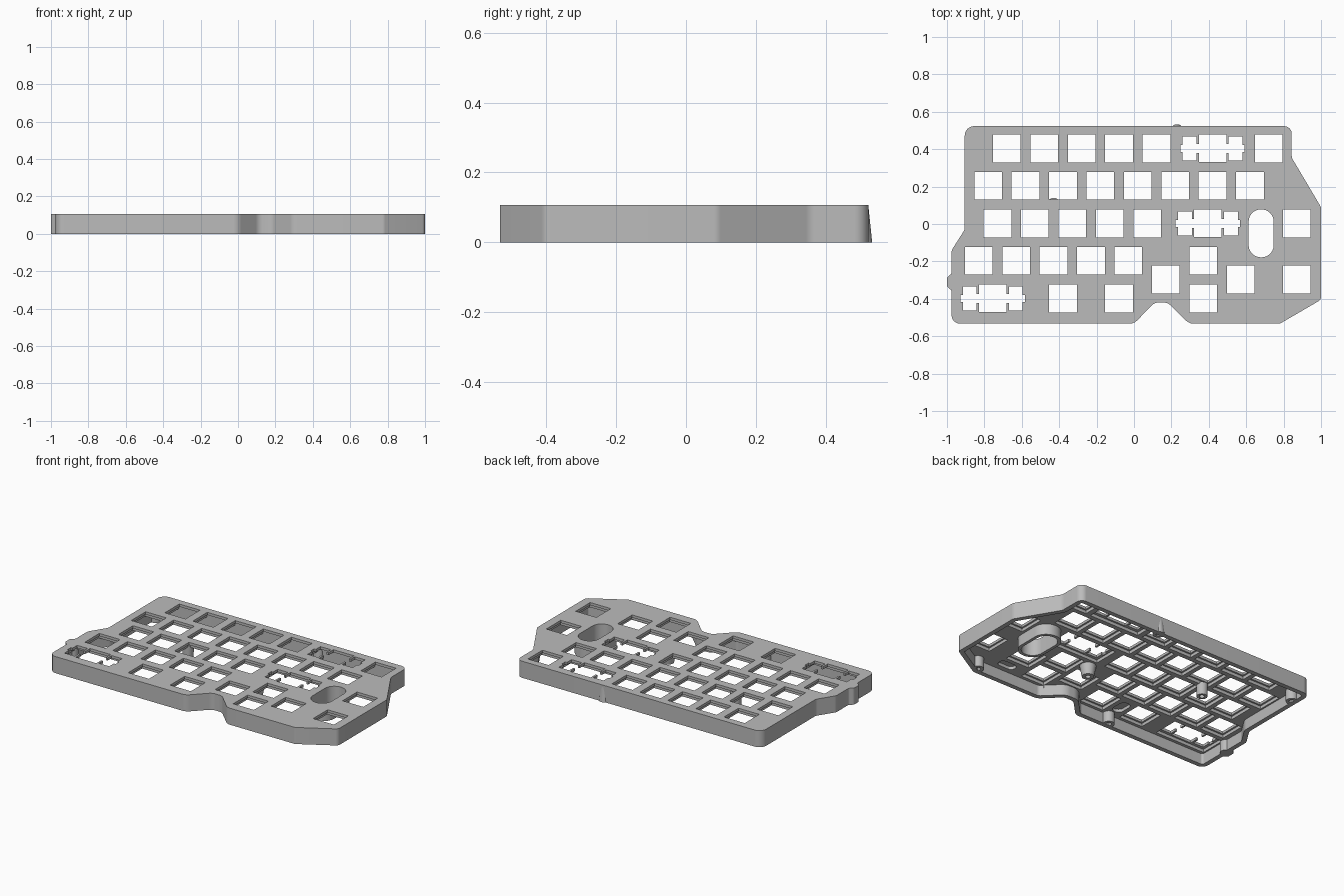
import bpy, bmesh, math
from mathutils import Vector

cube = bpy.data.objects.get("Cube")
if cube:
    bpy.data.objects.remove(cube, do_unlink=True)

HEIGHT, PLATE, LIP, WALL = 0.107, 0.07, 0.09, 0.03

grey = bpy.data.materials.new("plain_grey")
grey.use_nodes = True
grey.diffuse_color = (0.5, 0.5, 0.5, 1)
grey.node_tree.nodes["Principled BSDF"].inputs["Base Color"].default_value = (0.5, 0.5, 0.5, 1)


def fillet(corners, steps=8):
    """Round each (x, y, radius) corner of a closed outline."""
    out = []
    for i, (x, y, r) in enumerate(corners):
        p = Vector((x, y))
        a = Vector(corners[i - 1][:2]) - p
        b = Vector(corners[(i + 1) % len(corners)][:2]) - p
        half = a.angle(b) / 2
        reach = min(r / math.tan(half), a.length * 0.49, b.length * 0.49)
        r = reach * math.tan(half)
        a.normalize()
        b.normalize()
        mid = p + (a + b).normalized() * (r / math.sin(half))
        start, end = p + a * reach - mid, p + b * reach - mid
        for s in range(steps + 1):
            out.append(mid + start.lerp(end, s / steps).normalized() * r)
    return out


def offset(corners, d):
    """Move a counter-clockwise outline inward by d, keeping arcs concentric."""
    out = []
    for i, (x, y, r) in enumerate(corners):
        p = Vector((x, y))
        e1 = (p - Vector(corners[i - 1][:2])).normalized()
        e2 = (Vector(corners[(i + 1) % len(corners)][:2]) - p).normalized()
        n1, n2 = Vector((-e1.y, e1.x)), Vector((-e2.y, e2.x))
        q = p + (n1 + n2) * (d / (1 + n1.dot(n2)))
        turn = e1.x * e2.y - e1.y * e2.x
        out.append((q.x, q.y, max(0.008, r - d if turn > 0 else r + d)))
    return out


def prism(bm, pts, z0, z1):
    base = [bm.verts.new((p[0], p[1], z0)) for p in pts]
    top = [bm.verts.new((p[0], p[1], z1)) for p in pts]
    bm.faces.new(base[::-1])
    bm.faces.new(top)
    for i in range(len(pts)):
        j = (i + 1) % len(pts)
        bm.faces.new((base[i], base[j], top[j], top[i]))


def make(name, prisms):
    bm = bmesh.new()
    for pts, z0, z1 in prisms:
        prism(bm, pts, z0, z1)
    bmesh.ops.recalc_face_normals(bm, faces=bm.faces)
    return finish(name, bm)


def finish(name, bm):
    mesh = bpy.data.meshes.new(name)
    bm.to_mesh(mesh)
    bm.free()
    mesh.materials.append(grey)
    ob = bpy.data.objects.new(name, mesh)
    bpy.context.collection.objects.link(ob)
    return ob


def activate(ob):
    bpy.ops.object.select_all(action='DESELECT')
    ob.select_set(True)
    bpy.context.view_layer.objects.active = ob


def cut(ob, prisms):
    cutter = make("cutter", prisms)
    mod = ob.modifiers.new("cut", 'BOOLEAN')
    mod.operation, mod.solver, mod.object = 'DIFFERENCE', 'EXACT', cutter
    activate(ob)
    bpy.ops.object.modifier_apply(modifier="cut")
    bpy.data.objects.remove(cutter, do_unlink=True)


def rect(x, y, w, h):
    return [(x - w/2, y - h/2), (x + w/2, y - h/2), (x + w/2, y + h/2), (x - w/2, y + h/2)]


def slot(x, y, w, h):
    return fillet([(px, py, w / 2.04) for px, py in rect(x, y, w, h)], 12)


def stabiliser(x, y):
    q = [(.172, .018), (.16, .018), (.16, .065), (.086, .065),
         (.086, .024), (.0735, .024), (.0735, .0735)]
    half = q + [(-a, b) for a, b in q[::-1]]
    full = half + [(a, -b) for a, b in half[::-1]]
    return [(x + a, y + b) for a, b in full]


# Outer outline, counter-clockwise, with a screw bump on one side
back = [(.843, .523, .04), (-.905, .523, .05), (-.905, -.03, .04), (-.975, -.14, .04)]
bump = [(-.975, -.265, .015), (-1, -.285, .02), (-1, -.335, .02), (-.975, -.355, .015)]
front = [(-.975, -.533, .045), (.0, -.533, .06), (.11, -.42, .05), (.18, -.42, .05),
         (.295, -.533, .06), (.78, -.533, .03), (1, -.405, .03), (1, .09, .04),
         (.843, .355, .05)]

# Key positions by row: y, first x, count, and extra x positions
rows = [(.404, -.68, 5, [.72]), (.204, -.78, 8, []), (.003, -.73, 5, [.87]),
        (-.197, -.83, 5, [.37]), (-.297, .17, 1, [.57, .87]), (-.398, -.38, 1, [-.08, .37])]
keys = [(x, y) for y, x0, n, extra in rows
        for x in [x0 + .2 * i for i in range(n)] + extra]
wide_keys = [(.42, .404), (.395, .003), (-.755, -.398)]
window = (.68, -.05)

# Hollow case
case = make("case", [(fillet(back + bump + front), 0, HEIGHT)])
cut(case, [(fillet(offset(back + front, WALL)), -.05, PLATE)])

# Thinned lips around the keys and shallow pockets under blank areas
cut(case, [(rect(x, y, .17, .17), PLATE - .02, LIP) for x, y in keys]
    + [(rect(x, y, .36, .17), PLATE - .02, LIP) for x, y in wide_keys]
    + [(slot(-.23, -.39, .07, .12), PLATE - .02, LIP),
       (slot(.6, -.44, .12, .06), PLATE - .02, LIP)])

# Key openings and the oblong window
cut(case, [(rect(x, y, .148, .148), 0.04, .2) for x, y in keys]
    + [(stabiliser(x, y), 0.04, .2) for x, y in wide_keys]
    + [(slot(*window, .134, .256), 0.04, .2)])

# Wall around the window
collar = make("window_collar", [(slot(*window, .174, .296), 0, PLATE + .01)])
cut(collar, [(slot(*window, .134, .256), -.05, .2)])


def boss(name, x, y, r_low, r_high, top, hole=.016, n=32):
    """Screw post: a lathed tube open at the bottom."""
    bm = bmesh.new()
    profile = [(hole, top - .02), (hole, 0), (r_low, 0), (r_high, top)]
    rings = [[bm.verts.new((x + r * math.cos(math.tau * i / n),
                            y + r * math.sin(math.tau * i / n), z)) for i in range(n)]
             for r, z in profile]
    for a, b in zip(rings, rings[1:]):
        for i in range(n):
            bm.faces.new((a[i], a[(i + 1) % n], b[(i + 1) % n], b[i]))
    bm.faces.new(rings[0])
    bm.faces.new(rings[-1])
    bmesh.ops.recalc_face_normals(bm, faces=bm.faces)
    return finish(name, bm)


# Screw posts
parts = [case, collar,
         boss("back_post", .23, .498, .035, .024, HEIGHT - .001),
         boss("middle_post", -.43, .106, .032, .034, PLATE + .01),
         boss("notch_post", .23, -.145, .036, .05, PLATE + .005),
         boss("side_post", -.962, -.31, .036, .036, PLATE + .01),
         boss("back_corner_post", -.868, .4, .035, .035, PLATE + .01),
         boss("front_post", -.22, -.492, .035, .035, PLATE + .01),
         boss("front_corner_post", .78, -.49, .035, .035, PLATE + .01)]

for part in parts:
    activate(part)
    bpy.ops.object.shade_smooth_by_angle(angle=math.radians(30))
